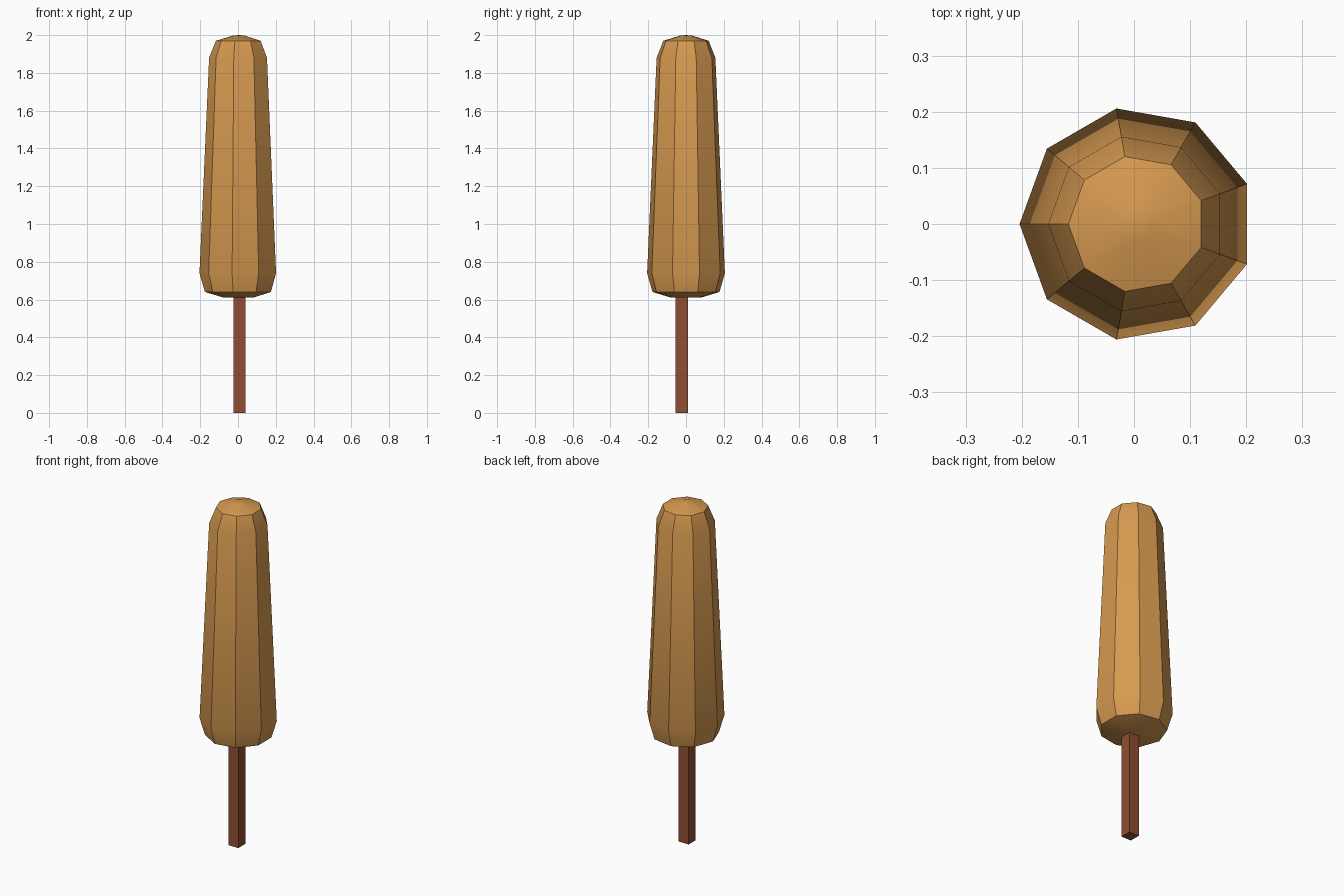
import bpy, bmesh, math

if "Cube" in bpy.data.objects:
    bpy.data.objects.remove(bpy.data.objects["Cube"])


def material(name, color):
    m = bpy.data.materials.new(name)
    m.diffuse_color = (*color, 1)
    m.use_nodes = True
    m.node_tree.nodes["Principled BSDF"].inputs["Base Color"].default_value = m.diffuse_color
    return m


def make_object(name, bm, mat):
    bmesh.ops.recalc_face_normals(bm, faces=bm.faces)
    me = bpy.data.meshes.new(name)
    bm.to_mesh(me)
    bm.free()
    me.materials.append(mat)
    ob = bpy.data.objects.new(name, me)
    bpy.context.collection.objects.link(ob)
    return ob


autumn = material("autumn_orange", (0.67, 0.32, 0.08))
bark = material("red_brown_bark", (0.28, 0.076, 0.032))

# Foliage: nine-sided tapered crown, one corner facing -x
SIDES, CX = 9, 0.005
profile = [(0.08, 0.61), (0.18, 0.64), (0.209, 0.74),
           (0.158, 1.88), (0.122, 1.97), (0.03, 1.998)]
bm = bmesh.new()
rings = []
for r, z in profile:
    angles = [math.pi + 2 * math.pi * i / SIDES for i in range(SIDES)]
    rings.append([bm.verts.new((CX + r * math.cos(a), r * math.sin(a), z)) for a in angles])
for low, high in zip(rings, rings[1:]):
    for i in range(SIDES):
        j = (i + 1) % SIDES
        bm.faces.new((low[i], low[j], high[j], high[i]))
bm.faces.new(rings[0])
tip = bm.verts.new((CX, 0, 2.0))
for i in range(SIDES):
    bm.faces.new((rings[-1][i], rings[-1][(i + 1) % SIDES], tip))
crown = make_object("foliage_crown", bm, autumn)
bpy.context.view_layer.objects.active = crown
crown.select_set(True)
bpy.ops.object.shade_smooth_by_angle(angle=math.radians(30))

# Trunk: slightly off-centre square post running up into the crown
bm = bmesh.new()
bmesh.ops.create_cube(bm, size=1)
for v in bm.verts:
    v.co = (0.008 + v.co.x * 0.065, -0.022 + v.co.y * 0.065, 0.35 + v.co.z * 0.7)
make_object("trunk", bm, bark)
